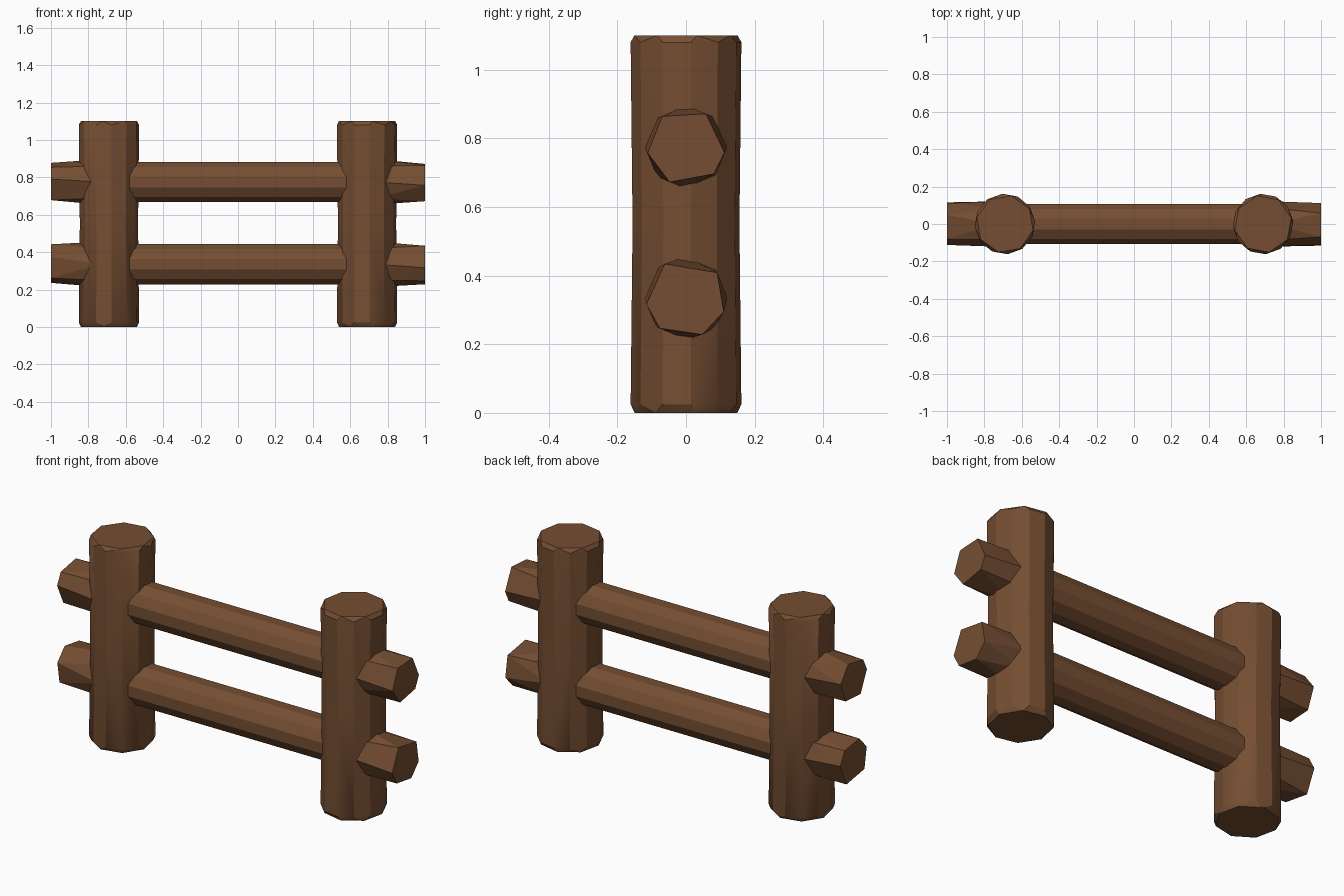
import bpy, bmesh, math
from mathutils import Vector

if "Cube" in bpy.data.objects:
    bpy.data.objects.remove(bpy.data.objects["Cube"])

wood = bpy.data.materials.new("brown wood")
wood.diffuse_color = (0.178, 0.076, 0.032, 1)
wood.use_nodes = True
wood.node_tree.nodes["Principled BSDF"].inputs["Base Color"].default_value = wood.diffuse_color


def ring(axis, pos, radius, angles, centre):
    """Points around the x or z axis at the given position."""
    pts = []
    for a in angles:
        c, s = radius * math.cos(math.radians(a)), radius * math.sin(math.radians(a))
        if axis == 'z':
            pts.append(Vector((centre[0] + c, centre[1] + s, pos)))
        else:
            pts.append(Vector((pos, centre[0] + c, centre[1] + s)))
    return pts


def hull_part(name, pts, waist=None, sharp=0.5):
    """Convex log shape, optionally pinched slightly at mid height."""
    bm = bmesh.new()
    for p in pts:
        bm.verts.new(p)
    bmesh.ops.convex_hull(bm, input=bm.verts[:])
    bmesh.ops.dissolve_limit(bm, angle_limit=0.01, verts=bm.verts[:], edges=bm.edges[:])
    if waist:
        x, z, k = waist
        bmesh.ops.bisect_plane(bm, geom=bm.verts[:] + bm.edges[:] + bm.faces[:],
                               plane_co=(0, 0, z), plane_no=(0, 0, 1))
        for v in bm.verts:
            if abs(v.co.z - z) < 1e-4:
                v.co.x = x + (v.co.x - x) * k
                v.co.y *= k
    bmesh.ops.recalc_face_normals(bm, faces=bm.faces[:])
    for f in bm.faces:
        f.smooth = True
    for e in bm.edges:
        e.smooth = e.calc_face_angle(0) < sharp
    me = bpy.data.meshes.new(name)
    bm.to_mesh(me)
    bm.free()
    me.materials.append(wood)
    ob = bpy.data.objects.new(name, me)
    bpy.context.collection.objects.link(ob)


def even(n, start=0):
    return [start + 360 * i / n for i in range(n)]


# Upright posts with roughly chopped ends
for side, label in ((-1, "left"), (1, "right")):
    x = 0.69 * side
    turn = 10 * side
    pts = (ring('z', 0.0, 0.152, even(8, turn), (x, 0))
           + ring('z', 0.025, 0.162, even(12, 5), (x, 0))
           + ring('z', 1.08, 0.162, even(12, 5), (x, 0))
           + ring('z', 1.10, 0.154, even(8, 22 - turn), (x, 0)))
    hull_part(label + "_post", pts, waist=(x, 0.55, 0.965))

# Horizontal rails and their faceted protruding ends
rails = (("upper", 0.775, 0.113, (128, 59, -8, -44, -115, -171)),
         ("lower", 0.335, 0.117, (122, 39, -20, -66, -131, -171)))
for label, z, r, cap in rails:
    pts = [p for x in (-0.7, 0.7) for p in ring('x', x, 0.112, even(12, 15), (0, z))]
    hull_part(label + "_rail", pts)
    for side, name in ((-1, "left"), (1, "right")):
        angles = [a if side > 0 else a + 180 for a in cap]
        pts = (ring('x', 0.74 * side, 0.121, even(8), (0, z))
               + ring('x', 1.0 * side, r, angles, (0, z)))
        hull_part(f"{label}_rail_{name}_end", pts, sharp=0.15)
